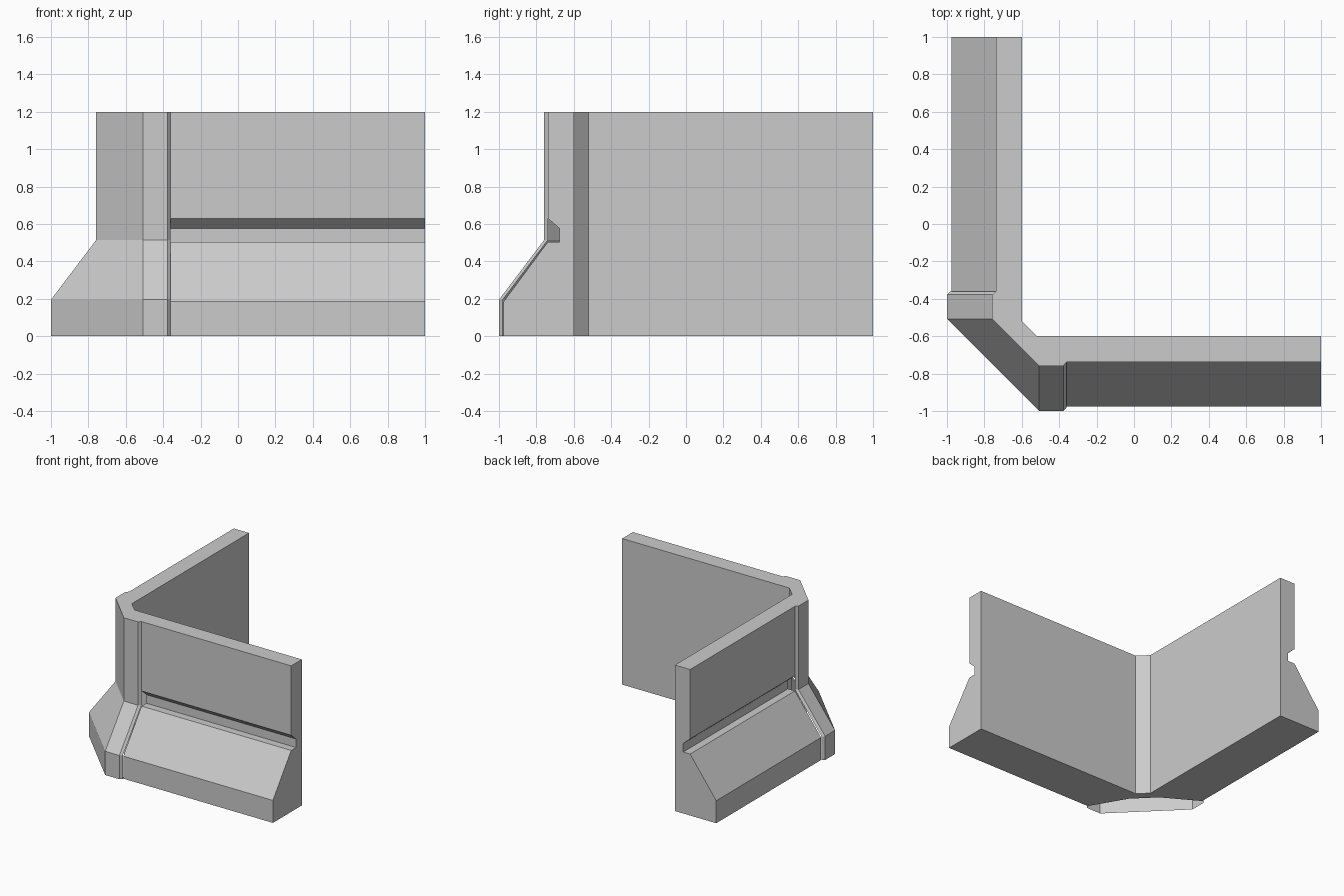
import bpy, bmesh

cube = bpy.data.objects.get("Cube")
if cube:
    bpy.data.objects.remove(cube, do_unlink=True)

# One plain concrete colour
concrete = bpy.data.materials.new("concrete grey")
concrete.use_nodes = True
colour = (0.6, 0.6, 0.6, 1)
concrete.diffuse_color = colour
concrete.node_tree.nodes["Principled BSDF"].inputs["Base Color"].default_value = colour


def finish(bm, name):
    mesh = bpy.data.meshes.new(name)
    bm.to_mesh(mesh)
    bm.free()
    mesh.materials.append(concrete)
    obj = bpy.data.objects.new(name, mesh)
    bpy.context.collection.objects.link(obj)


INNER, JOIN, TOP, STEP = 0.6, 0.36, 1.2, 0.02

# Wall section: distance outward and height, with the groove above the slope
WALL = [(INNER, 0), (0.975, 0), (0.975, 0.185), (0.738, 0.505), (0.675, 0.505),
        (0.675, 0.575), (0.738, 0.63), (0.738, TOP), (INNER, TOP)]


def wall(name, place):
    bm = bmesh.new()
    near = [bm.verts.new(place(-JOIN, out, z)) for out, z in WALL]
    far = [bm.verts.new(place(1, out, z)) for out, z in WALL]
    bm.faces.new(near)
    bm.faces.new(far)
    for i in range(len(WALL)):
        j = (i + 1) % len(WALL)
        bm.faces.new((near[i], near[j], far[j], far[i]))
    bmesh.ops.recalc_face_normals(bm, faces=bm.faces)
    finish(bm, name)


wall("front_wall", lambda along, out, z: (along, -out, z))
wall("side_wall", lambda along, out, z: (-out, along, z))


# Chamfered corner cover, mirrored across the diagonal
def mirrored(half):
    return half + [(y, x) for x, y in reversed(half)]


def outline(out):
    outside = mirrored([(-out + STEP, -JOIN), (-out, -0.378), (-out, -0.507)])
    inside = mirrored([(-JOIN, -INNER), (-0.52, -INNER)])
    return outside + inside


bm = bmesh.new()
rings = []
for out, z in [(1, 0), (1, 0.195), (0.758, 0.515), (0.758, TOP)]:
    rings.append([bm.verts.new((x, y, z)) for x, y in outline(out)])
for low, high in zip(rings, rings[1:]):
    for i in range(len(low)):
        if i not in (5, 9):  # the walls close these two joints
            j = (i + 1) % len(low)
            bm.faces.new((low[i], low[j], high[j], high[i]))
bm.faces.new(rings[-1])

# Underside, open beneath the outer part of the corner
lip = [bm.verts.new((x, y, 0)) for x, y in ((-0.69, -0.53), (-0.53, -0.69))]
base = rings[0]
underside = bm.faces.new([base[0]] + lip + base[5:])
underside.normal_update()
if underside.normal.z > 0:
    underside.normal_flip()
finish(bm, "corner_cover")
